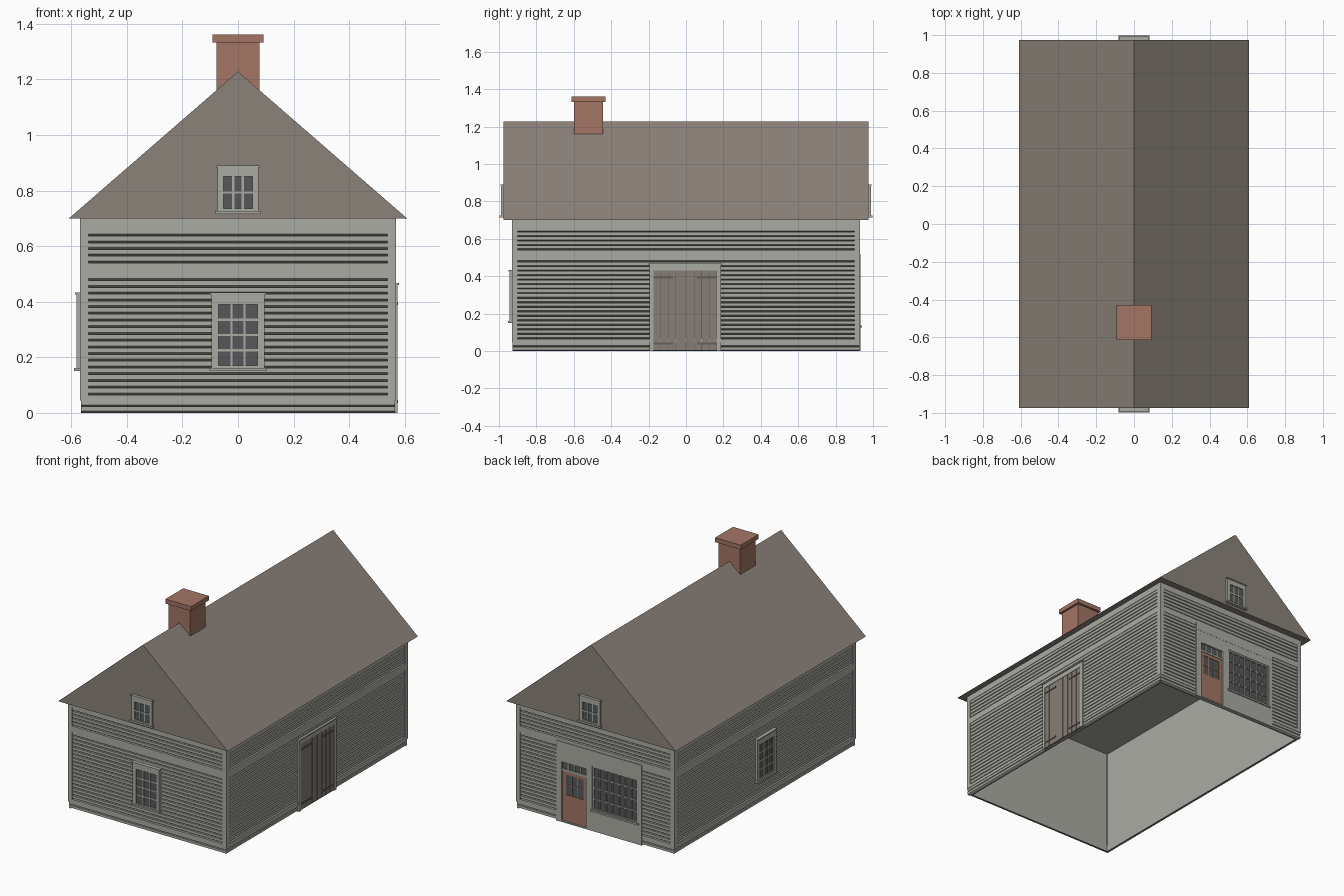
import bpy, bmesh, math
from mathutils import Matrix, Vector

old = bpy.data.objects.get("Cube")
if old:
    bpy.data.objects.remove(old, do_unlink=True)


def material(name, rgb):
    m = bpy.data.materials.new(name)
    m.use_nodes = True
    m.diffuse_color = (*rgb, 1)
    bsdf = next(n for n in m.node_tree.nodes if n.type == 'BSDF_PRINCIPLED')
    bsdf.inputs["Base Color"].default_value = (*rgb, 1)
    bsdf.inputs["Roughness"].default_value = 0.9
    return m


GREY = material("weathered grey paint", (0.41, 0.41, 0.37))
ROOF = material("brown shingle", (0.26, 0.225, 0.195))
WOOD = material("brown barn wood", (0.245, 0.21, 0.18))
IRON = material("dark brown iron", (0.13, 0.115, 0.10))
BRICK = material("brick red", (0.37, 0.18, 0.13))
GLASS = material("dark glass", (0.095, 0.096, 0.10))

HALF_X, HALF_Y, GABLE_Y, EAVE = 0.568, 0.93, 0.975, 0.70


class Face:
    """One side of the house: u runs right along it, d points out of it."""

    def __init__(self, name, turns, offset, half):
        self.name, self.offset, self.half = name, offset, half
        self.rot = Matrix.Rotation(turns * math.pi / 2, 4, 'Z')

    def point(self, u, d, z):
        return self.rot @ Vector((u, -self.offset - d, z))


front = Face("front", 0, HALF_Y, HALF_X)
right = Face("barn_side", 1, HALF_X, HALF_Y)
back = Face("back", 2, HALF_Y, HALF_X)
left = Face("window_side", 3, HALF_X, HALF_Y)
front_gable = Face("front_gable", 0, GABLE_Y, HALF_X)
back_gable = Face("back_gable", 2, GABLE_Y, HALF_X)


def finish(name, bm, mat):
    mesh = bpy.data.meshes.new(name)
    bm.to_mesh(mesh)
    bm.free()
    mesh.materials.append(mat)
    obj = bpy.data.objects.new(name, mesh)
    bpy.context.collection.objects.link(obj)
    return obj


def boxes(name, mat, face, items):
    """Boxes given as (u0, u1, z0, z1, d0, d1) on a face of the house."""
    bm = bmesh.new()
    for u0, u1, z0, z1, d0, d1 in items:
        v = [bm.verts.new(face.point(u, d, z))
             for z in (z0, z1) for u, d in ((u0, d1), (u1, d1), (u1, d0), (u0, d0))]
        bm.faces.new(v[3::-1])
        bm.faces.new(v[4:])
        for i in range(4):
            j = (i + 1) % 4
            bm.faces.new((v[i], v[j], v[j + 4], v[i + 4]))
    return finish(name, bm, mat)


def siding(face, spans):
    """Lapped boards: each has a bevelled lower lip and a flat front."""
    bm = bmesh.new()
    for u0, u1, z0, z1 in spans:
        count = round((z1 - z0) / 0.024)
        pitch = (z1 - z0) / count
        profile = []
        for i in range(count):
            z = z0 + i * pitch
            profile += [(-0.015, z), (-0.003, z + 0.3 * pitch), (-0.003, z + pitch)]
        profile.append((-0.015, z1))
        rows = [[bm.verts.new(face.point(u, d, z)) for u in (u0, u1)] for d, z in profile]
        for a, b in zip(rows, rows[1:]):
            bm.faces.new((a[0], a[1], b[1], b[0]))
    finish(face.name + "_siding", bm, GREY)


def grid_bars(u0, u1, z0, z1, cols, rows, d0, d1, w=0.004):
    us = [u0 + (u1 - u0) * i / cols for i in range(1, cols)]
    zs = [z0 + (z1 - z0) * i / rows for i in range(1, rows)]
    return ([(u - w, u + w, z0, z1, d0, d1) for u in us]
            + [(u0, u1, z - w, z + w, d0, d1) for z in zs])


def ring(u0, u1, z0, z1, a0, a1, b0, b1, d0, d1):
    """Frame between an outer and an inner rectangle."""
    return [(u0, a0, z0, z1, d0, d1), (a1, u1, z0, z1, d0, d1),
            (a0, a1, z0, b0, d0, d1), (a0, a1, b1, z1, d0, d1)]


def window(face, half, z0, z1, pane_half, p0, p1, rows):
    boxes(face.name + "_window_glass", GLASS, face,
          [(-pane_half, pane_half, p0, p1, -0.01, 0.006)])
    trim = ring(-half, half, z0, z1, -pane_half, pane_half, p0, p1, -0.016, 0.013)
    trim += grid_bars(-pane_half, pane_half, p0, p1, 3, rows, 0, 0.009)
    trim += [(-half - 0.007, half + 0.007, z0 - 0.008, z0 + 0.003, -0.01, 0.022),
             (-half - 0.005, half + 0.005, z1 - 0.002, z1 + 0.005, -0.01, 0.018)]
    boxes(face.name + "_window_frame", GREY, face, trim)


# Wall shell, siding and flat boards on all four sides; the underside is open
SHOP_L, SHOP_R = -0.28, 0.335
for face in (front, right, back, left):
    h = face.half
    inner = h - 0.03
    boxes(face.name + "_wall", GREY, face, [(-h + 0.018, h - 0.018, 0, EAVE, -0.026, -0.018)])
    lower = [(-h + 0.003, h - 0.003, 0, 0.045), (-inner, inner, 0.065, 0.50)]
    boards = [(-inner, inner, 0.045, 0.065, -0.018, 0)]
    if face is back:
        lower = [(a, b, z0, z1) for u0, u1, z0, z1 in lower
                 for a, b in ((u0, SHOP_L), (SHOP_R, u1))]
        boards = [(-inner, SHOP_L, 0.045, 0.065, -0.018, 0),
                  (SHOP_R, inner, 0.045, 0.065, -0.018, 0)]
    siding(face, lower + [(-inner, inner, 0.54, 0.66)])
    boards += [(-inner, inner, 0.50, 0.54, -0.018, 0), (-inner, inner, 0.66, EAVE, -0.018, 0)]
    boxes(face.name + "_boards", GREY, face, boards)

# Corner posts
world = Face("world", 0, 0, 0)
posts = []
for sx in (-1, 1):
    for sy in (-1, 1):
        us = sorted((sx * HALF_X, sx * (HALF_X - 0.03)))
        ds = sorted((sy * HALF_Y, sy * (HALF_Y - 0.03)))
        posts.append((*us, 0.045, EAVE, *ds))
boxes("corner_posts", GREY, world, posts)

# Solid gabled roof with a flat grey ceiling under it
bm = bmesh.new()
ends = [[bm.verts.new((x, y, z)) for x, z in ((-0.608, EAVE), (0.608, EAVE), (0, 1.228))]
        for y in (-GABLE_Y, GABLE_Y)]
bm.faces.new(ends[0])
bm.faces.new(ends[1][::-1])
for i in range(3):
    j = (i + 1) % 3
    bm.faces.new((ends[0][j], ends[0][i], ends[1][i], ends[1][j]))
bmesh.ops.recalc_face_normals(bm, faces=bm.faces)
finish("roof", bm, ROOF)
boxes("ceiling", GREY, world, [(-0.545, 0.545, EAVE - 0.008, EAVE - 0.001, -0.905, 0.905)])

# Chimney
boxes("chimney_shaft", BRICK, world, [(-0.077, 0.077, 1.0, 1.335, 0.445, 0.6)])
boxes("chimney_cap", BRICK, world, [(-0.092, 0.092, 1.333, 1.362, 0.43, 0.613)])

# Small windows
for face in (front, left):
    window(face, 0.095, 0.158, 0.428, 0.071, 0.17, 0.39, 4)
for face in (front_gable, back_gable):
    window(face, 0.074, 0.723, 0.885, 0.052, 0.735, 0.85, 2)

# Barn door with planks, frame and strap hinges
boxes("barn_door_backing", IRON, right, [(-0.175, 0.165, 0.002, 0.43, -0.015, -0.001)])
seams = [-0.175, -0.135, -0.093, -0.055, -0.005, 0.043, 0.083, 0.125, 0.165]
boxes("barn_door_planks", WOOD, right,
      [(a + 0.0015, b - 0.0015, 0.002, 0.43, -0.01, 0.003) for a, b in zip(seams, seams[1:])])
boxes("barn_door_hinges", IRON, right,
      [(a, b, z, z + 0.01, 0, 0.007) for z in (0.035, 0.388)
       for a, b in ((-0.175, -0.07), (0.06, 0.165))])
boxes("barn_door_frame", GREY, right,
      [(-0.195, -0.175, 0, 0.46, -0.016, 0.006), (0.165, 0.188, 0, 0.46, -0.016, 0.006),
       (-0.175, 0.165, 0.43, 0.46, -0.016, 0.006), (-0.2, 0.193, 0.46, 0.468, -0.016, 0.012)])

# Shop front: panelled surround with a door, a transom and a wide window
D0, D1, W0, W1 = -0.24, -0.065, -0.02, 0.305
out = (-0.018, 0.003)
boxes("shop_surround", GREY, back,
      [(SHOP_L, D0, 0, 0.47, *out), (D1, W0, 0, 0.47, *out), (W1, SHOP_R, 0, 0.47, *out),
       (D0, D1, 0.39, 0.47, *out), (W0, W1, 0, 0.135, *out), (W0, W1, 0.42, 0.47, *out),
       (SHOP_L, SHOP_R, 0.47, 0.52, -0.018, 0.004),
       (W0 - 0.01, W1 + 0.01, 0.127, 0.138, 0, 0.01)])
boxes("shop_window_glass", GLASS, back, [(W0, W1, 0.135, 0.42, -0.018, -0.009)])
boxes("shop_window_bars", GREY, back,
      grid_bars(W0, W1, 0.135, 0.42, 7, 4, -0.01, -0.002)
      + ring(W0, W1, 0.135, 0.42, W0 + 0.01, W1 - 0.01, 0.145, 0.41, -0.01, 0))
boxes("transom_glass", GLASS, back, [(D0, D1, 0.34, 0.39, -0.018, -0.010)])
boxes("transom_bars", GREY, back,
      grid_bars(D0, D1, 0.34, 0.39, 4, 1, -0.012, -0.004)
      + [(D0, D1, 0.332, 0.345, -0.018, -0.002)])
boxes("shop_door", BRICK, back, [(D0, D1, 0.005, 0.335, -0.018, -0.010)])
boxes("shop_door_glass", GLASS, back, [(D0 + 0.025, D1 - 0.025, 0.18, 0.31, -0.012, -0.009)])
boxes("shop_door_rails", BRICK, back,
      grid_bars(D0 + 0.025, D1 - 0.025, 0.18, 0.31, 3, 2, -0.010, -0.006, 0.003)
      + ring(D0, D1, 0.005, 0.335, D0 + 0.025, D1 - 0.025, 0.18, 0.31, -0.012, -0.006))
boxes("shop_step", GREY, back, [(D0, D1, 0, 0.008, -0.018, 0.003)])
